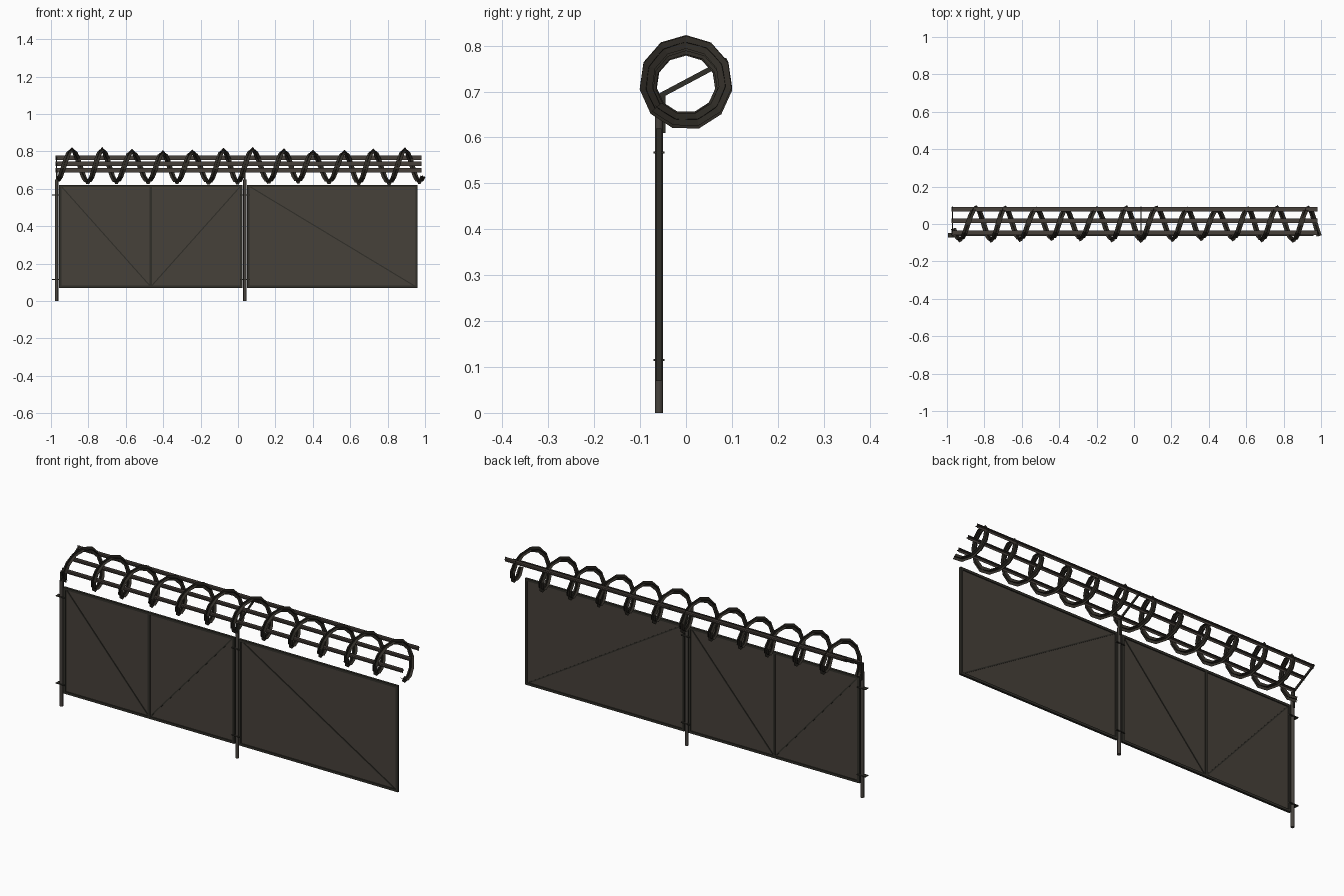
import bpy, bmesh, math
from mathutils import Vector, Matrix

if "Cube" in bpy.data.objects:
    bpy.data.objects.remove(bpy.data.objects["Cube"])

Y = -0.059            # plane of the fence
POSTS = (-0.97, 0.037)


def material(name, rgb):
    m = bpy.data.materials.new(name)
    m.diffuse_color = (*rgb, 1)
    m.use_nodes = True
    m.node_tree.nodes["Principled BSDF"].inputs["Base Color"].default_value = m.diffuse_color
    return m


sheet_mat = material("dark brown sheet", (0.062, 0.052, 0.042))
frame_mat = material("dark frame", (0.030, 0.028, 0.022))
post_mat = material("post metal", (0.062, 0.055, 0.047))
rail_mat = material("rail wire", (0.062, 0.050, 0.042))
coil_mat = material("dark coil", (0.030, 0.026, 0.020))


def finish(name, bm, mat):
    me = bpy.data.meshes.new(name)
    bm.to_mesh(me)
    bm.free()
    ob = bpy.data.objects.new(name, me)
    bpy.context.collection.objects.link(ob)
    me.materials.append(mat)
    return ob


def box(bm, lo, hi):
    lo, hi = Vector(lo), Vector(hi)
    s = hi - lo
    bmesh.ops.create_cube(bm, size=1, matrix=Matrix.Translation((lo + hi) / 2) @ Matrix.Diagonal((*s, 1)))


def bar(bm, a, b, w, d):
    """Square bar between two points in the fence plane; d is the thickness in y."""
    a, b = Vector(a), Vector(b)
    v = b - a
    rot = Matrix.Rotation(-math.atan2(v.z, v.x), 4, 'Y')
    bmesh.ops.create_cube(bm, size=1, matrix=Matrix.Translation((a + b) / 2) @ rot
                          @ Matrix.Diagonal((v.length, d, w, 1)))


def ribbon(bm, pts, offs):
    """Flat strip along pts, half-width vectors in offs."""
    rows = [(bm.verts.new(p - o), bm.verts.new(p + o)) for p, o in zip(pts, offs)]
    for (a, b), (c, d) in zip(rows, rows[1:]):
        bm.faces.new((a, b, d, c))


# posts with clamps, necks and slanted arms
for i, px in enumerate(POSTS):
    bm = bmesh.new()
    bmesh.ops.create_cone(bm, cap_ends=True, segments=8, radius1=0.009, radius2=0.009, depth=0.65,
                          matrix=Matrix.Translation((px, Y, 0.325)))
    post = finish(f"post_{i}", bm, post_mat)
    for p in post.data.polygons:
        p.use_smooth = len(p.vertices) == 4
    bm = bmesh.new()
    for z in (0.115, 0.567):
        box(bm, (px - 0.025, Y - 0.012, z - 0.002), (px + 0.025, Y + 0.012, z + 0.002))
    finish(f"clamps_{i}", bm, frame_mat)
    bm = bmesh.new()
    box(bm, (px - 0.004, Y - 0.006, 0.61), (px + 0.004, Y + 0.014, 0.695))
    arm = Matrix.Translation((px, 0.017, 0.730)) @ Matrix.Rotation(math.radians(28), 4, 'X')
    bmesh.ops.create_cube(bm, size=1, matrix=arm @ Matrix.Diagonal((0.006, 0.165, 0.011, 1)))
    finish(f"arm_{i}", bm, frame_mat)

# sheet panels with thin frames and diagonal braces
Z0, Z1 = 0.076, 0.614
panels = (
    (-0.95, 0.018, [((-0.946, Z1), (-0.466, Z0)), ((-0.466, Z0), (0.014, Z1))], [-0.466]),
    (0.055, 0.955, [((0.059, Z1), (0.951, Z0))], []),
)
for i, (x0, x1, braces, uprights) in enumerate(panels):
    bm = bmesh.new()
    box(bm, (x0, Y - 0.001, Z0), (x1, Y + 0.001, Z1))
    finish(f"panel_sheet_{i}", bm, sheet_mat)
    bm = bmesh.new()
    for z in (Z0, Z1):
        bar(bm, (x0 - 0.006, Y, z), (x1 + 0.006, Y, z), 0.012, 0.012)
    for x in [x0, x1] + uprights:
        bar(bm, (x, Y, Z0), (x, Y, Z1), 0.012, 0.012)
    for a, b in braces:
        bar(bm, (a[0], Y, a[1]), (b[0], Y, b[1]), 0.006, 0.007)
    finish(f"panel_frame_{i}", bm, frame_mat)

# three straight wires, each made of two crossed strips
bm = bmesh.new()
for y, z in ((-0.048, 0.698), (0.018, 0.733), (0.080, 0.765)):
    pts = [Vector((-0.975, y, z)), Vector((0.98, y, z))]
    for o in (Vector((0, 0.012, 0)), Vector((0, 0, 0.012))):
        ribbon(bm, pts, [o, o])
finish("straight_wires", bm, rail_mat)

# coiled wire: helix of two crossed strips, slightly uneven
bm = bmesh.new()
pts, radial, axial = [], [], []
STEPS = 11
PITCH = 0.1615
for k in range(-5, 11 * STEPS + 8):
    t = k / STEPS
    a = math.tau * t
    out = Vector((0, math.sin(a), math.cos(a)))
    r = 0.083 + 0.005 * math.sin(t * 1.25 + 0.9)
    x = -0.888 + PITCH * t + 0.004 * math.sin(3 * t)
    pts.append(Vector((x, 0, 0.718 + 0.004 * math.sin(1.1 * t + 1))) + out * r)
    tangent = Vector((PITCH / math.tau, r * math.cos(a), -r * math.sin(a))).normalized()
    radial.append(out * 0.014)
    axial.append(tangent.cross(out) * 0.014)
ribbon(bm, pts, radial)
ribbon(bm, pts, axial)
finish("wire_coil", bm, coil_mat)
